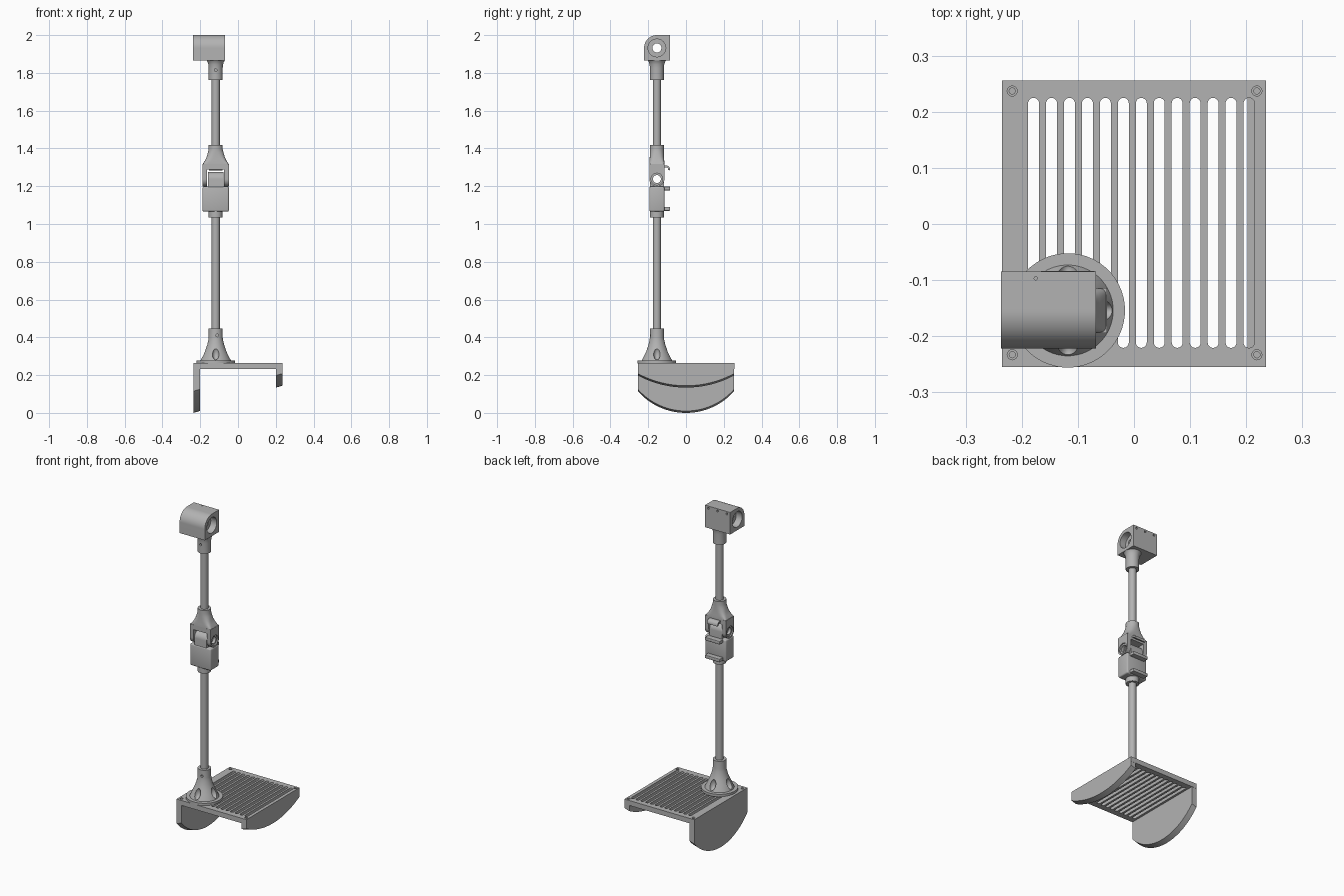
import bpy, bmesh, math
from mathutils import Vector

if "Cube" in bpy.data.objects:
    bpy.data.objects.remove(bpy.data.objects["Cube"], do_unlink=True)

grey = bpy.data.materials.new("plain grey")
grey.use_nodes = True
colour = (0.45, 0.45, 0.45, 1)
grey.diffuse_color = colour
grey.node_tree.nodes["Principled BSDF"].inputs["Base Color"].default_value = colour

PX, PY = -0.118, -0.154          # pole axis
ORDER = {"x": (2, 0, 1), "y": (0, 2, 1), "z": (0, 1, 2)}


def finish(name, bm):
    bmesh.ops.recalc_face_normals(bm, faces=bm.faces)
    mesh = bpy.data.meshes.new(name)
    bm.to_mesh(mesh)
    bm.free()
    mesh.materials.append(grey)
    ob = bpy.data.objects.new(name, mesh)
    bpy.context.collection.objects.link(ob)
    return ob


def prism(name, outline, axis, a, b, slant=0):
    """Extrude a 2D outline along an axis; slant raises the low edge at b."""
    bm = bmesh.new()
    rings = []
    top = max(v for u, v in outline)
    for w in (a, b):
        ring = []
        for u, v in outline:
            lift = slant if (w == b and v < top) else 0
            p = (u, v + lift, w)
            ring.append(bm.verts.new([p[i] for i in ORDER[axis]]))
        rings.append(ring)
        bm.faces.new(ring)
    n = len(outline)
    for i in range(n):
        j = (i + 1) % n
        bm.faces.new((rings[0][i], rings[0][j], rings[1][j], rings[1][i]))
    return finish(name, bm)


def loft(name, sections, n=40):
    """Stack rounded cross-sections (z, half x, half y, squareness) on the pole axis."""
    bm = bmesh.new()
    rings = []
    for z, hx, hy, p in sections:
        ring = []
        for i in range(n):
            t = math.tau * (i + 0.5) / n
            c, s = math.cos(t), math.sin(t)
            x = math.copysign(abs(c) ** (2 / p), c) * hx
            y = math.copysign(abs(s) ** (2 / p), s) * hy
            ring.append(bm.verts.new((PX + x, PY + y, z)))
        rings.append(ring)
    for r0, r1 in zip(rings, rings[1:]):
        for i in range(n):
            j = (i + 1) % n
            bm.faces.new((r0[i], r0[j], r1[j], r1[i]))
    bm.faces.new(rings[0])
    bm.faces.new(rings[-1])
    return finish(name, bm)


def arc(cu, cv, r, start, end, n=20):
    return [(cu + r * math.cos(math.radians(start + (end - start) * i / n)),
             cv + r * math.sin(math.radians(start + (end - start) * i / n)))
            for i in range(n + 1)]


def circle(cu, cv, r, n=32):
    return arc(cu, cv, r, 0, 360, n)[:-1]


def rect(u0, u1, v0, v1):
    return [(u0, v0), (u1, v0), (u1, v1), (u0, v1)]


def cut(ob, cutters):
    """Subtract the cutters, bake the result and remove them."""
    for c in cutters:
        m = ob.modifiers.new("cut", "BOOLEAN")
        m.operation, m.solver, m.object = "DIFFERENCE", "EXACT", c
    bake(ob)
    for c in cutters:
        bpy.data.objects.remove(c, do_unlink=True)


def bake(ob):
    bpy.context.view_layer.update()
    deps = bpy.context.evaluated_depsgraph_get()
    mesh = bpy.data.meshes.new_from_object(ob.evaluated_get(deps))
    ob.modifiers.clear()
    ob.data = mesh


def bevel(ob, width):
    m = ob.modifiers.new("bevel", "BEVEL")
    m.width, m.segments = width, 3
    bake(ob)


# Slotted plate with countersunk corner holes
plate = prism("slotted_plate", rect(-0.235, 0.235, -0.255, 0.256), "z", 0.233, 0.263)
tools = []
for i in range(13):
    x, r = -0.179 + 0.032 * i, 0.0098
    slot = arc(x, 0.215, r, 0, 180, 10) + arc(x, -0.211, r, 180, 360, 10)
    tools.append(prism("slot", slot, "z", 0.2, 0.3))
for x in (-0.217, 0.219):
    for y in (-0.233, 0.237):
        tools.append(prism("hole", circle(x, y, 0.0055, 16), "z", 0.2, 0.3))
        tools.append(prism("sink", circle(x, y, 0.009, 16), "z", 0.256, 0.3))
cut(plate, tools)


# Curved side skirts
def skirt(name, x0, x1, edge, low):
    sag = edge - low
    r = (0.255 ** 2 + sag ** 2) / (2 * sag)
    half = math.degrees(math.asin(0.255 / r))
    outline = arc(0, low + r, r, 270 - half, 270 + half, 40) + [(0.255, 0.235), (-0.255, 0.235)]
    prism(name, outline, "x", x0, x1, 0.01)


skirt("right_skirt", -0.235, -0.202, 0.115, 0.0)
skirt("left_skirt", 0.202, 0.235, 0.198, 0.134)

# Flared pole foot with four oval recesses and a set-screw hole
foot = loft("pole_foot", [(z, r, r, 2) for z, r in (
    (0.262, 0.102), (0.277, 0.102), (0.277, 0.081), (0.29, 0.075), (0.31, 0.066),
    (0.335, 0.054), (0.36, 0.045), (0.385, 0.039), (0.4, 0.037), (0.447, 0.037))], 48)
tools = []
for k in range(4):
    bm = bmesh.new()
    bmesh.ops.create_uvsphere(bm, u_segments=20, v_segments=12, radius=1)
    a = k * math.pi / 2
    for v in bm.verts:
        v.co = Vector((v.co.x * (0.026 if k % 2 == 0 else 0.019) + PX + 0.072 * math.cos(a),
                       v.co.y * (0.019 if k % 2 == 0 else 0.026) + PY + 0.072 * math.sin(a),
                       v.co.z * 0.036 + 0.316))
    tools.append(finish("recess", bm))
tools.append(prism("screw_hole", circle(PX + 0.008, 0.41, 0.007, 16), "y", PY - 0.06, PY - 0.025))
cut(foot, tools)

# Poles
for name, z0, z1 in (("lower_pole", 0.43, 1.05), ("upper_pole", 1.4, 1.78)):
    loft(name, [(z0, 0.0215, 0.0215, 2), (z1, 0.0215, 0.0215, 2)], 32)

# Lower hinge half: collar, block and rounded knuckle
PIN = 1.238
loft("lower_hinge_collar", [(1.035, 0.037, 0.037, 2), (1.075, 0.037, 0.037, 2)])
block = prism("lower_hinge_block", rect(PX - 0.07, PX + 0.07, PY - 0.04, PY + 0.04), "z", 1.066, 1.198)
bevel(block, 0.008)
knuckle = prism("hinge_knuckle", arc(PY, PIN, 0.037, 0, 180) + [(PY - 0.037, 1.19), (PY + 0.037, 1.19)],
                "x", PX - 0.041, PX + 0.041)
cut(knuckle, [prism("bore", circle(PY, PIN, 0.021), "x", PX - 0.1, PX + 0.1)])

# Upper hinge half: forked block and neck flaring out from the collar
fork = prism("upper_hinge_fork", arc(PY, PIN, 0.04, 180, 360) + [(PY + 0.04, 1.317), (PY - 0.04, 1.317)],
             "x", PX - 0.07, PX + 0.07)
tools = [prism("gap", rect(PX - 0.045, PX + 0.045, 1.15, 1.288), "y", PY - 0.1, PY + 0.1),
         prism("bore", circle(PY, PIN, 0.021), "x", PX - 0.1, PX + 0.1)]
for s in (-1, 1):
    tools.append(prism("ring", circle(PY, PIN, 0.031), "x", PX + s * 0.062, PX + s * 0.1))
cut(fork, tools)
loft("hinge_neck", [(1.312, 0.07, 0.04, 12), (1.322, 0.066, 0.04, 8), (1.335, 0.057, 0.039, 5),
                    (1.355, 0.048, 0.038, 3), (1.38, 0.041, 0.037, 2.3), (1.395, 0.037, 0.037, 2),
                    (1.418, 0.037, 0.037, 2)])

# Cable clips on the back of the hinge
for name, z in (("middle_clip", 1.188), ("bottom_clip", 1.08)):
    clip = prism(name, rect(PY + 0.035, PY + 0.07, z - 0.01, z + 0.01), "x", PX - 0.05, PX + 0.05)
    bevel(clip, 0.003)
hook = [(PY + 0.035, 1.308)] + arc(PY + 0.048, 1.288, 0.022, 90, -10, 10) \
    + arc(PY + 0.048, 1.288, 0.012, -10, 90, 10) + [(PY + 0.035, 1.3)]
prism("top_hook", hook, "x", PX - 0.035, PX + 0.035)

# Head collar
collar = loft("head_collar", [(1.762, 0.037, 0.037, 2), (1.825, 0.037, 0.037, 2), (1.845, 0.039, 0.039, 2),
                              (1.858, 0.043, 0.043, 2), (1.868, 0.05, 0.05, 2)])
cut(collar, [prism("screw_hole", circle(PX, 1.815, 0.007, 16), "y", PY - 0.06, PY - 0.025)])

# Head block: rounded front top, stepped bore and small screw holes
HZ, BACK = 1.932, -0.085
head = prism("head_block", arc(PY, HZ, 0.068, 90, 180, 24) + [(PY - 0.068, 1.866), (BACK, 1.866), (BACK, 2.0)],
             "x", -0.237, -0.068)
tools = [prism("bore", circle(PY, HZ, 0.024), "x", -0.3, 0)]
for a, b in ((-0.3, -0.197), (-0.108, 0)):
    tools.append(prism("counterbore", circle(PY, HZ, 0.047, 40), "x", a, b))
for x in (-0.215, -0.152, -0.09):
    tools.append(prism("screw", circle(x, 1.986, 0.006, 12), "y", BACK - 0.015, 0))
tools.append(prism("vent", circle(-0.175, -0.097, 0.003, 10), "z", 1.995, 2.1))
cut(head, tools)

# Smooth the round parts while keeping edges crisp
bpy.ops.object.select_all(action="DESELECT")
for ob in bpy.context.collection.objects:
    if ob.type == "MESH" and ob.data.materials and ob.data.materials[0] == grey:
        ob.select_set(True)
        bpy.context.view_layer.objects.active = ob
bpy.ops.object.shade_smooth_by_angle(angle=math.radians(30))
